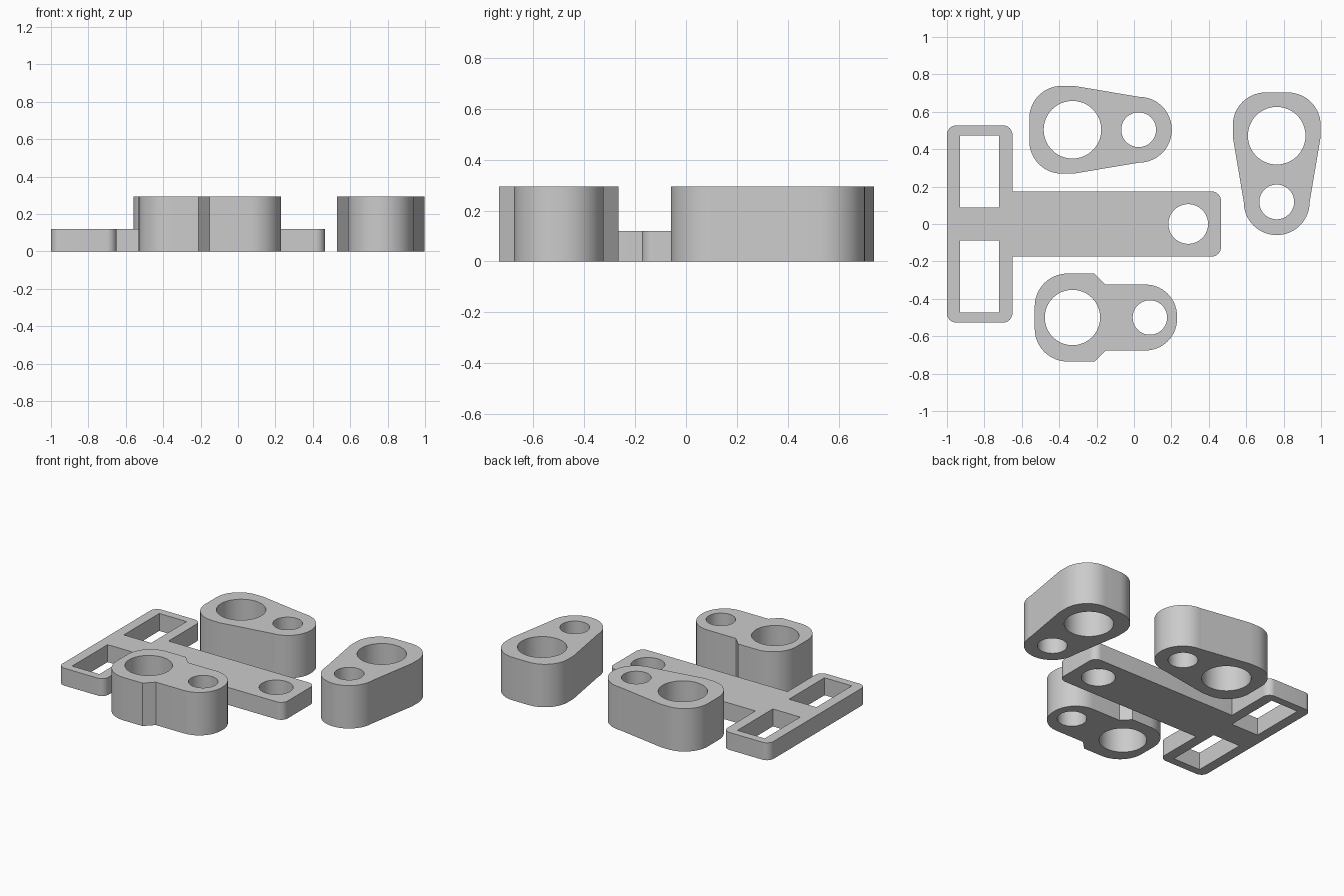
import bpy
import bmesh
from math import cos, sin, pi, tan
from mathutils import Vector, Matrix

cube = bpy.data.objects.get("Cube")
if cube:
    bpy.data.objects.remove(cube)

grey = bpy.data.materials.new("plain grey")
grey.use_nodes = True
grey.diffuse_color = (0.6, 0.6, 0.6, 1)
grey.node_tree.nodes["Principled BSDF"].inputs["Base Color"].default_value = (0.6, 0.6, 0.6, 1)


def rounded(corners, steps=14):
    """Closed outline from (x, y, radius) corners."""
    pts = []
    for i, (x, y, r) in enumerate(corners):
        p = Vector((x, y))
        if r == 0:
            pts.append(p)
            continue
        a = (Vector(corners[i - 1][:2]) - p).normalized()
        b = (Vector(corners[(i + 1) % len(corners)][:2]) - p).normalized()
        half = a.angle(b) / 2
        centre = p + (a + b).normalized() * (r / sin(half))
        start = p + a * (r / tan(half)) - centre
        end = p + b * (r / tan(half)) - centre
        sweep = start.angle(end)
        for k in range(steps + 1):
            t = k / steps
            pts.append(centre + (start * sin((1 - t) * sweep) + end * sin(t * sweep)) / sin(sweep))
    return pts


def circle(x, y, r, n=64):
    return [Vector((x + r * cos(2 * pi * k / n), y + r * sin(2 * pi * k / n))) for k in range(n)]


def rect(x0, x1, y0, y1):
    return [Vector(p) for p in ((x0, y0), (x1, y0), (x1, y1), (x0, y1))]


def mirrored(half):
    """Complete an outline whose upper half is given from one end to the other."""
    return half + [(x, -y, r) for x, y, r in reversed(half)]


def plate(name, loops, height, place=(0, 0), turn=0):
    """Extrude an outline with holes into a solid."""
    bm = bmesh.new()
    for loop in loops:
        vs = [bm.verts.new((p.x, p.y, 0)) for p in loop]
        for i, v in enumerate(vs):
            bm.edges.new((vs[i - 1], v))
    bmesh.ops.remove_doubles(bm, verts=bm.verts[:], dist=0.0005)
    bmesh.ops.triangle_fill(bm, edges=bm.edges[:], use_beauty=True, normal=(0, 0, 1))
    top = bmesh.ops.extrude_face_region(bm, geom=bm.faces[:])["geom"]
    bmesh.ops.translate(bm, vec=(0, 0, height),
                        verts=[g for g in top if isinstance(g, bmesh.types.BMVert)])
    bmesh.ops.recalc_face_normals(bm, faces=bm.faces[:])
    bm.transform(Matrix.Translation((place[0], place[1], 0)) @ Matrix.Rotation(turn, 4, "Z"))
    mesh = bpy.data.meshes.new(name)
    bm.to_mesh(mesh)
    bm.free()
    mesh.materials.append(grey)
    obj = bpy.data.objects.new(name, mesh)
    bpy.context.collection.objects.link(obj)
    bpy.ops.object.select_all(action="DESELECT")
    obj.select_set(True)
    bpy.context.view_layer.objects.active = obj
    bpy.ops.object.shade_smooth_by_angle(angle=pi / 6)


THICK, THIN = 0.295, 0.12

# Flat T-shaped plate with two windows and a round hole
tee = mirrored([(-1, 0.527, 0.05), (-0.65, 0.527, 0.05), (-0.65, 0.174, 0), (0.465, 0.174, 0.05)])
plate("tee_plate", [rounded(tee), circle(0.29, 0, 0.106),
                    rect(-0.93, -0.722, 0.088, 0.473),
                    rect(-0.93, -0.722, -0.473, -0.088)], THIN)

# Two identical tapered links, one turned a quarter
taper = mirrored([(-0.231, 0.235, 0.175), (0.005, 0.235, 0), (0.355, 0.176, 0), (0.531, 0.176, 0.175)])
tapered = [rounded(taper), circle(0, 0, 0.154), circle(0.354, 0, 0.093)]
plate("back_tapered_link", tapered, THICK, (-0.329, 0.504))
plate("left_tapered_link", tapered, THICK, (0.763, 0.472), -pi / 2)

# Stepped link with chamfered shoulders
step = mirrored([(-0.202, 0.235, 0.175), (0.118, 0.235, 0), (0.177, 0.176, 0), (0.559, 0.176, 0.168)])
plate("front_stepped_link", [rounded(step), circle(0, 0, 0.148), circle(0.414, 0, 0.092)],
      THICK, (-0.329, -0.5))
